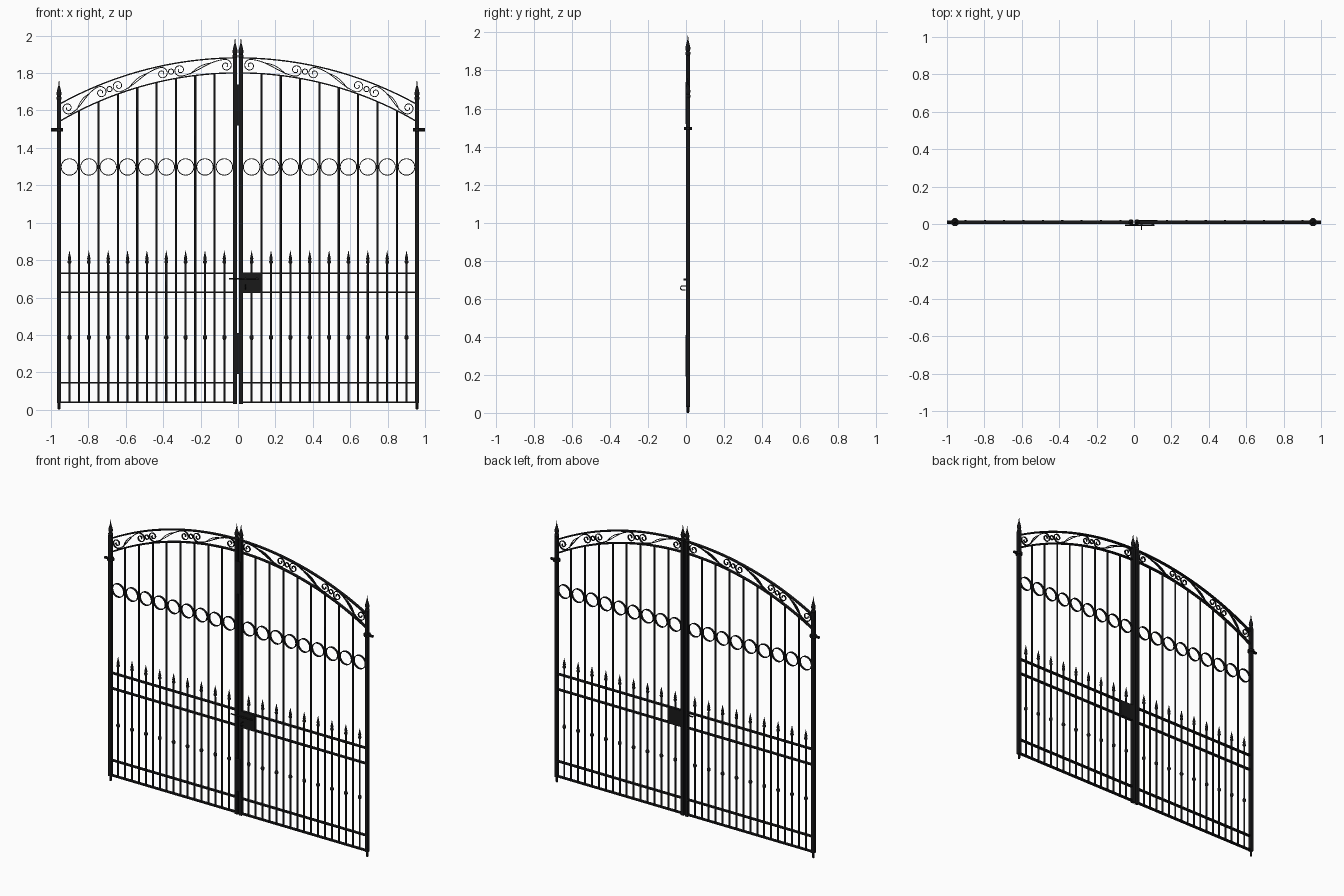
import bpy, bmesh, math
from mathutils import Vector

if "Cube" in bpy.data.objects:
    bpy.data.objects.remove(bpy.data.objects["Cube"])

YC = 0.01                      # depth of the gate plane
iron = bpy.data.materials.new("black iron")
iron.diffuse_color = (0.009, 0.009, 0.010, 1)
iron.use_nodes = True
iron.node_tree.nodes["Principled BSDF"].inputs["Base Color"].default_value = iron.diffuse_color
lock_iron = bpy.data.materials.new("lock dark grey")
lock_iron.diffuse_color = (0.010, 0.010, 0.010, 1)
lock_iron.use_nodes = True
lock_iron.node_tree.nodes["Principled BSDF"].inputs["Base Color"].default_value = lock_iron.diffuse_color


def finish(bm, name, mat=iron, smooth=False):
    bmesh.ops.recalc_face_normals(bm, faces=bm.faces)
    me = bpy.data.meshes.new(name)
    bm.to_mesh(me)
    bm.free()
    me.materials.append(mat)
    ob = bpy.data.objects.new(name, me)
    bpy.context.collection.objects.link(ob)
    if smooth:
        bpy.ops.object.select_all(action='DESELECT')
        ob.select_set(True)
        bpy.context.view_layer.objects.active = ob
        bpy.ops.object.shade_smooth_by_angle(angle=math.radians(46))
    return ob


def box(bm, x0, x1, y0, y1, z0, z1):
    v = [bm.verts.new((x, y, z)) for x in (x0, x1) for y in (y0, y1) for z in (z0, z1)]
    for f in ((0, 1, 3, 2), (4, 6, 7, 5), (0, 4, 5, 1), (2, 3, 7, 6), (0, 2, 6, 4), (1, 5, 7, 3)):
        bm.faces.new([v[i] for i in f])


def post(bm, x, z0, z1, w):
    box(bm, x - w / 2, x + w / 2, YC - w / 2, YC + w / 2, z0, z1)


def lathe(bm, x, z, profile, n=8):
    rings = []
    for r, h in profile:
        rings.append([bm.verts.new((x + r * math.cos(math.tau * (i + .5) / n),
                                    YC + r * math.sin(math.tau * (i + .5) / n), z + h)) for i in range(n)])
    for a, b in zip(rings, rings[1:]):
        for i in range(n):
            bm.faces.new((a[i], a[(i + 1) % n], b[(i + 1) % n], b[i]))
    bm.faces.new(rings[0][::-1])
    bm.faces.new(rings[-1])


def ribbon(bm, pts, t, d, closed=False):
    """Flat strap following points in the xz plane: t thick, d deep."""
    n, rows = len(pts), []
    for i, (x, z) in enumerate(pts):
        a = pts[i - 1] if (i or closed) else pts[i]
        b = pts[(i + 1) % n] if (i < n - 1 or closed) else pts[i]
        dx, dz = b[0] - a[0], b[1] - a[1]
        l = math.hypot(dx, dz) or 1
        nx, nz = -dz / l * t / 2, dx / l * t / 2
        rows.append([bm.verts.new((x + s * nx, YC + e * d / 2, z + s * nz))
                     for s, e in ((1, 1), (1, -1), (-1, -1), (-1, 1))])
    for i in range(n if closed else n - 1):
        a, b = rows[i], rows[(i + 1) % n]
        for k in range(4):
            bm.faces.new((a[k], a[(k + 1) % 4], b[(k + 1) % 4], b[k]))
    if not closed:
        bm.faces.new(rows[0])
        bm.faces.new(rows[-1][::-1])


def rod(bm, pts, r, n=8):
    """Round rod along 3D points."""
    rings = []
    for i, p in enumerate(pts):
        d = Vector(pts[min(i + 1, len(pts) - 1)]) - Vector(pts[max(i - 1, 0)])
        q = d.to_track_quat('Z', 'Y')
        rings.append([bm.verts.new(Vector(p) + q @ Vector((r * math.cos(math.tau * k / n),
                                                          r * math.sin(math.tau * k / n), 0))) for k in range(n)])
    for a, b in zip(rings, rings[1:]):
        for k in range(n):
            bm.faces.new((a[k], a[(k + 1) % n], b[(k + 1) % n], b[k]))
    bm.faces.new(rings[0])
    bm.faces.new(rings[-1][::-1])


# arch geometry: top and bottom arcs are concentric
R, ZC, BAND = 1.966, -0.085, 0.08
RM = R - BAND / 2


def arc_z(x, r):
    return ZC + math.sqrt(r * r - x * x)


def arch_pt(side, s, v):
    a = s / RM
    return (side * (RM + v) * math.sin(a), ZC + (RM + v) * math.cos(a))


def s_scroll(xa, xb, r):
    """S scroll in arch space: coil at xa, sweep down, coil at xb."""
    sa, sb = (RM * math.asin(x / RM) for x in (xa, xb))
    coil = []
    for i in range(29):
        f = i / 28
        ang = math.pi / 2 + (1 - f) * 1.4 * math.tau
        rad = r * (0.2 + 0.8 * f)
        coil.append((rad * math.cos(ang), rad * math.sin(ang)))
    L, mid = sb - sa, []
    for i in range(1, 14):
        f = i / 14
        mid.append((sa + L * f, r * math.cos(math.pi * f)))
    first = [(sa + u, v) for u, v in coil]
    last = [(sb - u, -v) for u, v in reversed(coil)]
    return first + mid + last


SPEAR = [(.006, 0), (.006, .01), (.011, .017), (.011, .023), (.007, .029), (.010, .037), (.005, .058), (.0008, .08)]
FINIAL = [(.011, 0), (.015, .006), (.015, .014), (.010, .02), (.015, .034), (.012, .05), (.004, .078), (.001, .105)]
BEAD = [(.006, -.014), (.012, -.005), (.012, .005), (.006, .014)]
PITCH, X0, XI, XO = 0.1035, 0.073, 0.016, 0.957

for side, tag in ((-1, "left"), (1, "right")):
    # posts with ground pin
    bm = bmesh.new()
    post(bm, side * XO, 0.035, 1.66, 0.021)
    lathe(bm, side * XO, 0, [(.006, 0), (.008, .006), (.008, .036)])
    finish(bm, tag + "_outer_post")
    bm = bmesh.new()
    post(bm, side * XI, 0.03, 1.885, 0.021)
    finish(bm, tag + "_inner_post")
    bm = bmesh.new()
    lathe(bm, side * XO, 1.655, FINIAL)
    lathe(bm, side * XI, 1.88, FINIAL)
    finish(bm, tag + "_post_finials", smooth=True)

    # hinge collar and pin
    bm = bmesh.new()
    lathe(bm, side * XO, 1.488, [(.023, 0), (.023, .016)], 8)
    rod(bm, [(side * .935, YC, 1.496), (side * 1.0, YC, 1.496)], .009)
    finish(bm, tag + "_hinge")

    # horizontal rails
    bm = bmesh.new()
    for z in (.041, .143, .627, .731):
        box(bm, *sorted((side * XI, side * XO)), YC - .01, YC + .01, z - .004, z + .004)
    finish(bm, tag + "_rails")

    # tall round bars up to the arch
    bm = bmesh.new()
    for i in range(8):
        x = X0 + PITCH * (i + .5)
        lathe(bm, side * x, 0, [(.0062, .041), (.0062, arc_z(x, R - BAND))])
    finish(bm, tag + "_tall_bars", smooth=True)

    # short bars, spear heads, beads, ring row
    bm, bs, br = bmesh.new(), bmesh.new(), bmesh.new()
    for i in range(9):
        x = side * (X0 + PITCH * i)
        lathe(bm, x, 0, [(.0062, .041), (.0062, .775)])
        lathe(bs, x, .77, SPEAR)
        lathe(bs, x, .387, BEAD)
        ribbon(br, [(x + .044 * math.cos(math.tau * k / 32), 1.298 + .044 * math.sin(math.tau * k / 32))
                    for k in range(32)], .0045, .014, True)
    finish(bm, tag + "_short_bars", smooth=True)
    finish(bs, tag + "_spear_heads", smooth=True)
    finish(br, tag + "_ring_row", smooth=True)

    # arched top rails
    bm = bmesh.new()
    for r in (R, R - BAND):
        xs = [XI + (XO - XI) * k / 28 for k in range(29)]
        ribbon(bm, [(side * x, arc_z(x, r)) for x in xs], .007, .02)
    finish(bm, tag + "_arch_rails", smooth=True)

    # scrollwork between the arches
    bm = bmesh.new()
    for xa, xb in ((.064, .31), (.406, .64), (.733, .909)):
        path = s_scroll(xa, xb, .033)
        ribbon(bm, [arch_pt(side, s, v) for s, v in path], .0045, .010)
        # tendril that branches from the sweep
        sa, sb = (RM * math.asin(x / RM) for x in (xa, xb))
        L = sb - sa
        ribbon(bm, [arch_pt(side, sa + L * (.3 + .5 * k / 10),
                            .019 - .049 * (k / 10) + .012 * math.sin(math.pi * k / 10))
                    for k in range(11)], .004, .010)
    for x in (.358, .687):
        s = RM * math.asin(x / RM)
        ribbon(bm, [arch_pt(side, s + .014 * math.cos(math.tau * k / 16), .014 * math.sin(math.tau * k / 16))
                    for k in range(16)], .0045, .010, True)
    finish(bm, tag + "_scrollwork", smooth=True)

# cover plates over the meeting gap
bm = bmesh.new()
for z0, z1 in ((.19, .41), (1.52, 1.74)):
    box(bm, -.022, .022, YC - .0135, YC - .0105, z0, z1)
finish(bm, "meeting_plates")

# lock case
bm = bmesh.new()
box(bm, .022, .125, YC - .011, YC + .011, .627, .731)
finish(bm, "lock_case", lock_iron)

# latch bolt and bent handle
bm = bmesh.new()
rod(bm, [(-.048, -.006, .701), (.11, -.006, .701)], .0045)
for x in (.04, .1):
    rod(bm, [(x, .002, .701), (x, -.012, .701)], .006)
rod(bm, [(.04, 0, .668), (.04, -.02, .668), (.04, -.027, .664), (.04, -.029, .657),
         (.04, -.027, .65), (.04, -.02, .646), (.04, -.002, .646)], .003)
finish(bm, "latch_and_handle", lock_iron, smooth=True)
